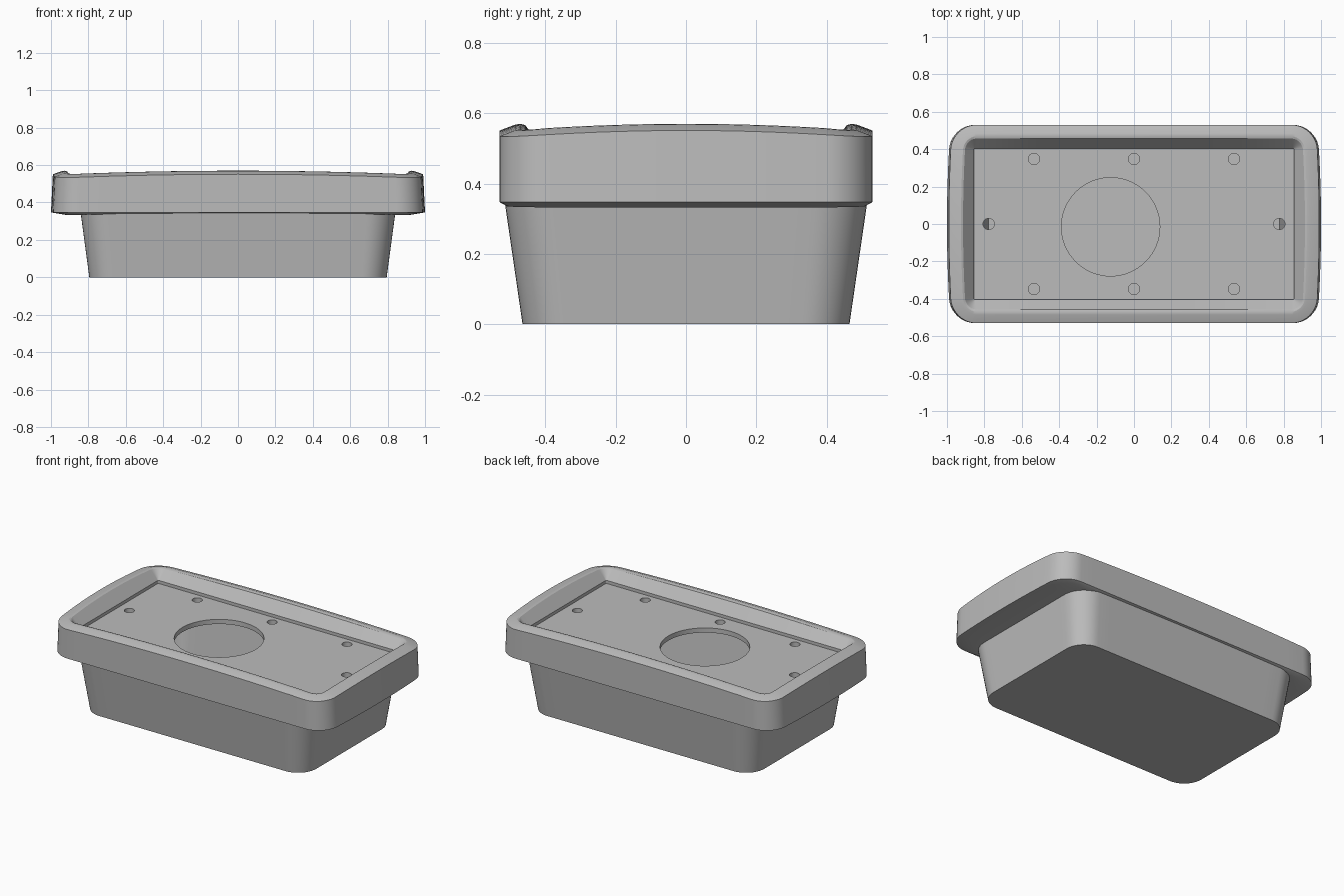
import bpy, bmesh, math

cube = bpy.data.objects.get("Cube")
if cube:
    bpy.data.objects.remove(cube)

grey = bpy.data.materials.new("light_grey")
grey.use_nodes = True
GREY = (0.5, 0.5, 0.5, 1)
grey.diffuse_color = GREY
grey.node_tree.nodes["Principled BSDF"].inputs["Base Color"].default_value = GREY


def outline(hx, hy, r, bulge=0.0, corner=10, side=16):
    """Rounded rectangle with optionally bowed short ends."""
    pts = []
    for q, (sx, sy) in enumerate(((1, 1), (-1, 1), (-1, -1), (1, -1))):
        for i in range(corner + 1):
            a = math.pi / 2 * (q + i / corner)
            pts.append((sx * (hx - r) + r * math.cos(a), sy * (hy - r) + r * math.sin(a)))
    full = []
    for i, p in enumerate(pts):
        n = pts[(i + 1) % len(pts)]
        full.append(p)
        if i % (corner + 1) == corner:
            full += [(p[0] + (n[0] - p[0]) * t / side, p[1] + (n[1] - p[1]) * t / side)
                     for t in range(1, side)]
    return [(x + math.copysign(bulge * (1 - (y / hy) ** 2), x) * min(1, abs(x) / hx) ** 4, y)
            for x, y in full]


def finish(bm, name):
    bmesh.ops.recalc_face_normals(bm, faces=bm.faces)
    mesh = bpy.data.meshes.new(name)
    bm.to_mesh(mesh)
    bm.free()
    mesh.materials.append(grey)
    obj = bpy.data.objects.new(name, mesh)
    bpy.context.collection.objects.link(obj)
    return obj


def smooth(obj):
    obj.data.polygons.foreach_set("use_smooth", [True] * len(obj.data.polygons))
    obj.data.set_sharp_from_angle(angle=math.radians(25))


def loft(name, rings, closed=False):
    """Skin a stack of rings; either cap both ends or join last to first."""
    bm = bmesh.new()
    loops = [[bm.verts.new(p) for p in ring] for ring in rings]
    pairs = list(zip(loops, loops[1:]))
    if closed:
        pairs.append((loops[-1], loops[0]))
    else:
        bm.faces.new(loops[0])
        bm.faces.new(loops[-1])
    for a, b in pairs:
        for i in range(len(a)):
            j = (i + 1) % len(a)
            bm.faces.new((a[i], a[j], b[j], b[i]))
    obj = finish(bm, name)
    smooth(obj)
    return obj


def flat(points, z):
    return [(x, y, z) for x, y in points]


# Hollow tapered body: outside up, over the lip, inside down to the floor
loft("body", [
    flat(outline(0.795, 0.465, 0.13), 0),
    flat(outline(0.842, 0.516, 0.15), 0.35),
    flat(outline(0.822, 0.496, 0.13), 0.35),
    flat(outline(0.777, 0.447, 0.11), 0.02),
])

# Collar: bowed ends, crowned rim and sloping inner lip
outer = outline(0.98, 0.53, 0.13, 0.02)
rise = [0.022 * (1 - (x * y / 0.53) ** 2) for x, y in outer]


def crowned(points, z):
    return [(x, y, z + h) for (x, y), h in zip(points, rise)]


under = outline(0.91, 0.508, 0.12)
underside = [(x, y, 0.347 - 0.015 * min(1, math.hypot(x - ox, y - oy) / 0.08))
             for (x, y), (ox, oy) in zip(under, outer)]
wall_top = outline(0.972, 0.53, 0.13, 0.018)
loft("collar", [
    flat(outline(0.825, 0.497, 0.13), 0.335),
    underside,
    flat(outer, 0.347),
    crowned(wall_top, 0.529),
    crowned(outline(0.925, 0.485, 0.09, 0.016), 0.546),
    crowned(outline(0.91, 0.47, 0.075, 0.015), 0.548),
    crowned(outline(0.90, 0.457, 0.06, 0.014), 0.544),
    flat(outline(0.855, 0.405, 0.006), 0.495),
    flat(outline(0.855, 0.405, 0.006), 0.465),
    flat(outline(0.825, 0.497, 0.13), 0.45),
], closed=True)

# Deck panel with one large opening and eight small holes
bm = bmesh.new()
bmesh.ops.create_cube(bm, size=1)
for v in bm.verts:
    v.co = (v.co.x * 1.72, v.co.y * 0.98, 0.46 + v.co.z * 0.03)
deck = finish(bm, "deck_panel")

holes = [(-0.125, -0.015, 0.263, 64), (-0.777, 0, 0.03, 24), (0.777, 0, 0.03, 24)]
holes += [(x, y, 0.03, 24) for x in (-0.535, 0, 0.535) for y in (-0.348, 0.348)]
bm = bmesh.new()
for x, y, r, n in holes:
    made = bmesh.ops.create_cone(bm, cap_ends=True, segments=n, radius1=r, radius2=r, depth=0.1)
    bmesh.ops.translate(bm, verts=made["verts"], vec=(x, y, 0.46))
cutter = finish(bm, "hole_cutter")
cutter.hide_render = True

cut = deck.modifiers.new("holes", "BOOLEAN")
cut.object = cutter
cut.solver = "EXACT"
bpy.context.view_layer.objects.active = deck
bpy.ops.object.modifier_apply(modifier=cut.name)
bpy.data.objects.remove(cutter)
smooth(deck)
